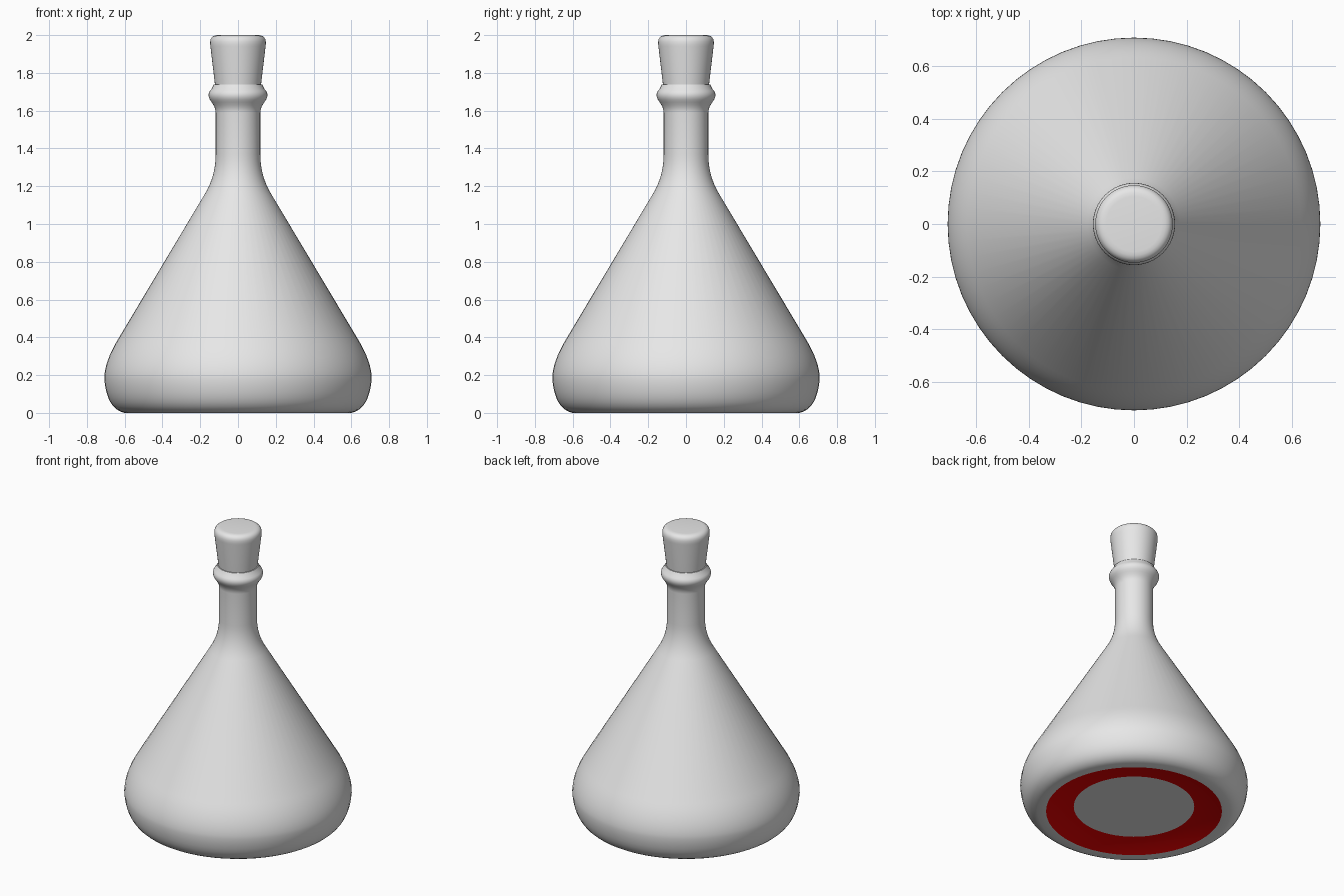
import bpy
import math
from mathutils import Vector

cube = bpy.data.objects.get("Cube")
if cube:
    bpy.data.objects.remove(cube, do_unlink=True)

SIDES = 64


def make_material(name, rgb):
    mat = bpy.data.materials.new(name)
    mat.use_nodes = True
    colour = (*rgb, 1.0)
    mat.diffuse_color = colour
    mat.node_tree.nodes["Principled BSDF"].inputs["Base Color"].default_value = colour
    return mat


def bend(start, corner, end, steps=8):
    """Rounded run of profile points from start to end, pulled towards corner."""
    a, b, c = Vector(start), Vector(corner), Vector(end)
    return [tuple(a * (1 - t) ** 2 + b * 2 * t * (1 - t) + c * t * t)
            for t in (i / steps for i in range(steps + 1))]


def lathe(name, profile, mat, cap_start=False, cap_end=False):
    """Revolve (radius, height) points, listed bottom to top outside, about z."""
    verts = [(r * math.cos(k * math.tau / SIDES), r * math.sin(k * math.tau / SIDES), z)
             for r, z in profile for k in range(SIDES)]
    faces = []
    for i in range(len(profile) - 1):
        for k in range(SIDES):
            a, b = i * SIDES + k, i * SIDES + (k + 1) % SIDES
            faces.append((a, b, b + SIDES, a + SIDES))
    if cap_start:
        faces.append(tuple(reversed(range(SIDES))))
    if cap_end:
        faces.append(tuple(range(len(verts) - SIDES, len(verts))))
    mesh = bpy.data.meshes.new(name)
    mesh.from_pydata(verts, [], faces)
    mesh.materials.append(mat)
    obj = bpy.data.objects.new(name, mesh)
    bpy.context.collection.objects.link(obj)
    bpy.ops.object.select_all(action="DESELECT")
    obj.select_set(True)
    bpy.context.view_layer.objects.active = obj
    bpy.ops.object.shade_smooth_by_angle(angle=math.radians(35))
    return obj


grey = make_material("pale grey", (0.8, 0.8, 0.8))
red = make_material("deep red", (0.8, 0.0, 0.0))

# Flask body: foot, rounded belly, cone, neck and collar
body = [(0.547, 0.0)]
body += bend((0.60, 0.0), (0.695, 0.02), (0.708, 0.18))
body += bend((0.708, 0.18), (0.708, 0.27), (0.635, 0.39))[1:]
body += bend((0.175, 1.16), (0.118, 1.255), (0.118, 1.37))
body += bend((0.118, 1.59), (0.118, 1.615), (0.14, 1.645), 4)
body += bend((0.14, 1.645), (0.172, 1.685), (0.14, 1.715), 6)[1:]
body += [(0.128, 1.738)]
lathe("flask_body", body, grey, cap_end=True)

# Hollow underside: sloping ring and raised centre disc
lathe("base_ring", [(0.375, 0.033), (0.46, 0.022), (0.547, 0.0)], red)
lathe("base_disc", [(0.375, 0.033), (0.37, 0.036)], grey, cap_start=True)

# Tapered stopper with a rounded top edge
stopper = [(0.11, 1.64), (0.122, 1.738), (0.146, 1.94)]
stopper += bend((0.147, 1.95), (0.152, 2.0), (0.105, 2.0), 6)
lathe("stopper", stopper, grey, cap_start=True, cap_end=True)
